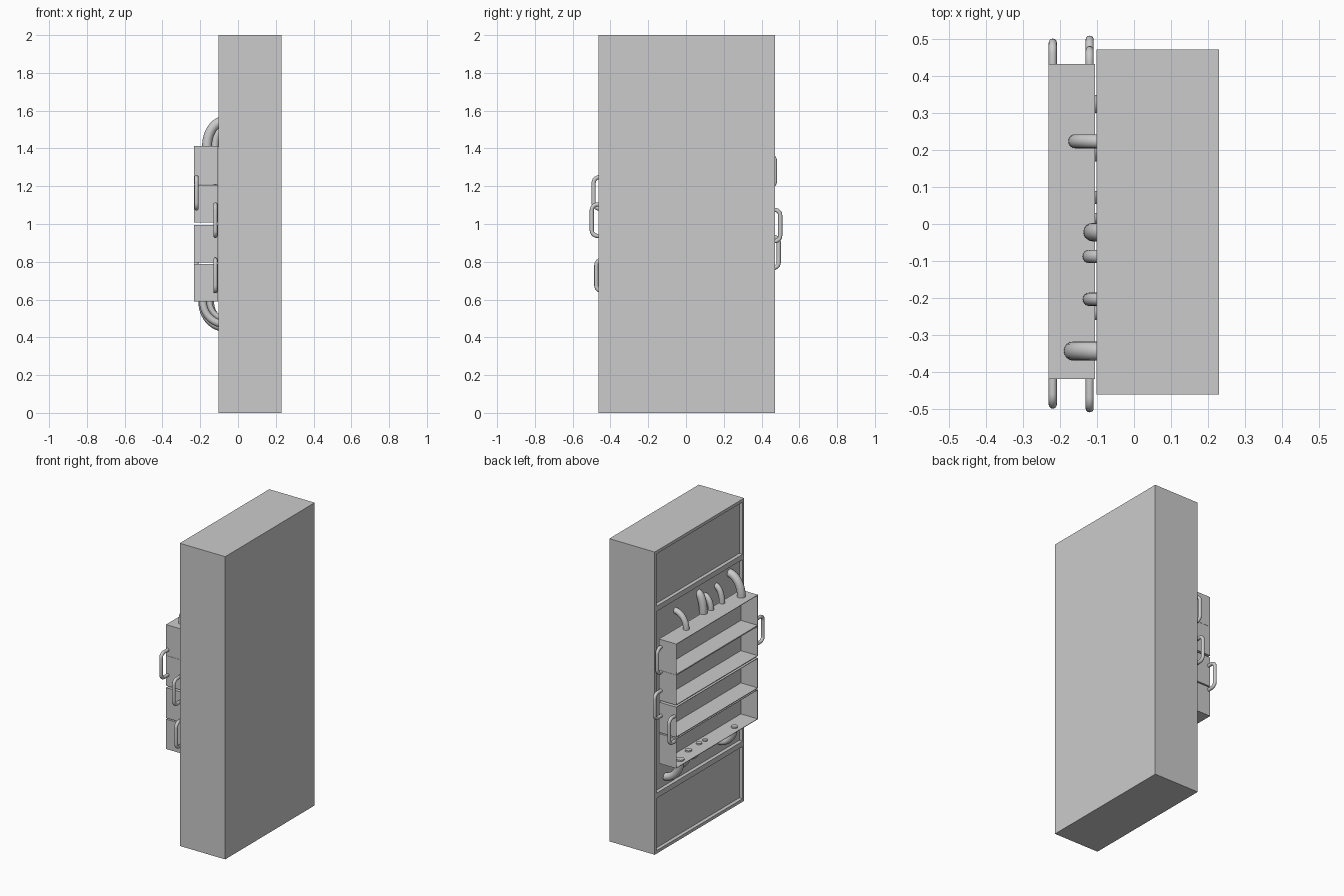
import bpy, bmesh, math
from mathutils import Vector

if "Cube" in bpy.data.objects:
    bpy.data.objects.remove(bpy.data.objects["Cube"])


def box(name, x, y, z, open_side=False):
    """Axis-aligned box from (min, max) ranges; optionally open towards -x."""
    bm = bmesh.new()
    bmesh.ops.create_cube(bm, size=1)
    for v in bm.verts:
        v.co = [r[0] if c < 0 else r[1] for c, r in zip(v.co, (x, y, z))]
    if open_side:
        bm.normal_update()
        bmesh.ops.delete(bm, geom=[f for f in bm.faces if f.normal.x < -0.9], context='FACES')
    me = bpy.data.meshes.new(name)
    bm.to_mesh(me)
    bm.free()
    ob = bpy.data.objects.new(name, me)
    bpy.context.collection.objects.link(ob)
    return ob


def activate(ob):
    bpy.ops.object.select_all(action='DESELECT')
    ob.select_set(True)
    bpy.context.view_layer.objects.active = ob


def tube(name, points, radius):
    """Round capped tube along a path, converted to a smooth mesh."""
    cu = bpy.data.curves.new(name, 'CURVE')
    cu.dimensions = '3D'
    cu.bevel_depth = radius
    cu.bevel_resolution = 6
    cu.use_fill_caps = True
    sp = cu.splines.new('POLY')
    sp.points.add(len(points) - 1)
    for p, co in zip(sp.points, points):
        p.co = (*co, 1)
    ob = bpy.data.objects.new(name, cu)
    bpy.context.collection.objects.link(ob)
    activate(ob)
    bpy.ops.object.convert(target='MESH')
    bpy.ops.object.shade_smooth_by_angle(angle=math.radians(40))


# Tall cabinet with three shallow recesses in its -x face
cabinet = box("cabinet", (-0.102, 0.23), (-0.462, 0.472), (0, 2))
for z in ((0.02, 0.365), (0.4, 1.6), (1.635, 1.98)):
    cutter = box("recess_cutter", (-0.2, -0.078), (-0.445, 0.455), z)
    cutter.hide_render = True
    mod = cabinet.modifiers.new("recess", 'BOOLEAN')
    mod.operation = 'DIFFERENCE'
    mod.solver = 'EXACT'
    mod.object = cutter
    activate(cabinet)
    bpy.ops.object.modifier_apply(modifier=mod.name)
    bpy.data.objects.remove(cutter)

# Stack of four trays, open towards -x
for i, z in enumerate(((0.59, 0.787), (0.795, 0.995), (1.008, 1.207), (1.208, 1.412))):
    tray = box(f"tray_{i + 1}", (-0.232, -0.106), (-0.42, 0.433), z, True)
    mod = tray.modifiers.new("walls", 'SOLIDIFY')
    mod.thickness = 0.005
    mod.offset = -1
    activate(tray)
    bpy.ops.object.modifier_apply(modifier=mod.name)


# Hoses bending from the stack into the cabinet
def hose(name, x, y, z0, z1, r):
    end = -0.07
    pts = [(x, y, z0 + (0.012 if z1 < z0 else -0.004))]
    for k in range(13):
        a = math.pi / 2 * k / 12
        pts.append((end + (x - end) * math.cos(a), y, z0 + (z1 - z0) * math.sin(a)))
    tube(name, pts, r)


upper = ((-0.159, 0.224, 1.515, 0.019), (-0.112, -0.022, 1.535, 0.025),
         (-0.121, -0.088, 1.495, 0.018), (-0.121, -0.204, 1.515, 0.018),
         (-0.164, -0.344, 1.545, 0.026))
lower = ((-0.185, 0.325, 0.455, 0.025), (-0.15, 0.19, 0.48, 0.021),
         (-0.145, 0.072, 0.49, 0.018), (-0.15, 0.015, 0.50, 0.015),
         (-0.185, -0.24, 0.47, 0.02))
for i, (x, y, z, r) in enumerate(upper):
    hose(f"upper_hose_{i + 1}", x, y, 1.412, z, r)
for i, (x, y, z, r) in enumerate(lower):
    hose(f"lower_hose_{i + 1}", x, y, 0.59, z, r)


# Rounded pull handles on both ends of the stack
def handle(name, x, side, reach, zc):
    r, bend, h = 0.011, 0.03, 0.083
    root = 0.43 if side > 0 else 0.417
    out = reach - r
    pts = [(root, -h)]
    for sgn in (-1, 1):
        arc = []
        for k in range(7):
            a = math.pi / 2 * k / 6
            arc.append((out - bend + bend * math.sin(a), sgn * (h - bend + bend * math.cos(a))))
        pts += arc if sgn < 0 else arc[::-1]
    pts.append((root, h))
    tube(name, [(x, side * y, zc + z) for y, z in pts], r)


for i, spec in enumerate(((-0.12, 1, 0.482, 1.28), (-0.12, 1, 0.51, 0.992), (-0.22, 1, 0.502, 0.85),
                          (-0.22, -1, 0.50, 1.165), (-0.12, -1, 0.51, 1.02), (-0.12, -1, 0.486, 0.728))):
    handle(f"handle_{i + 1}", *spec)
